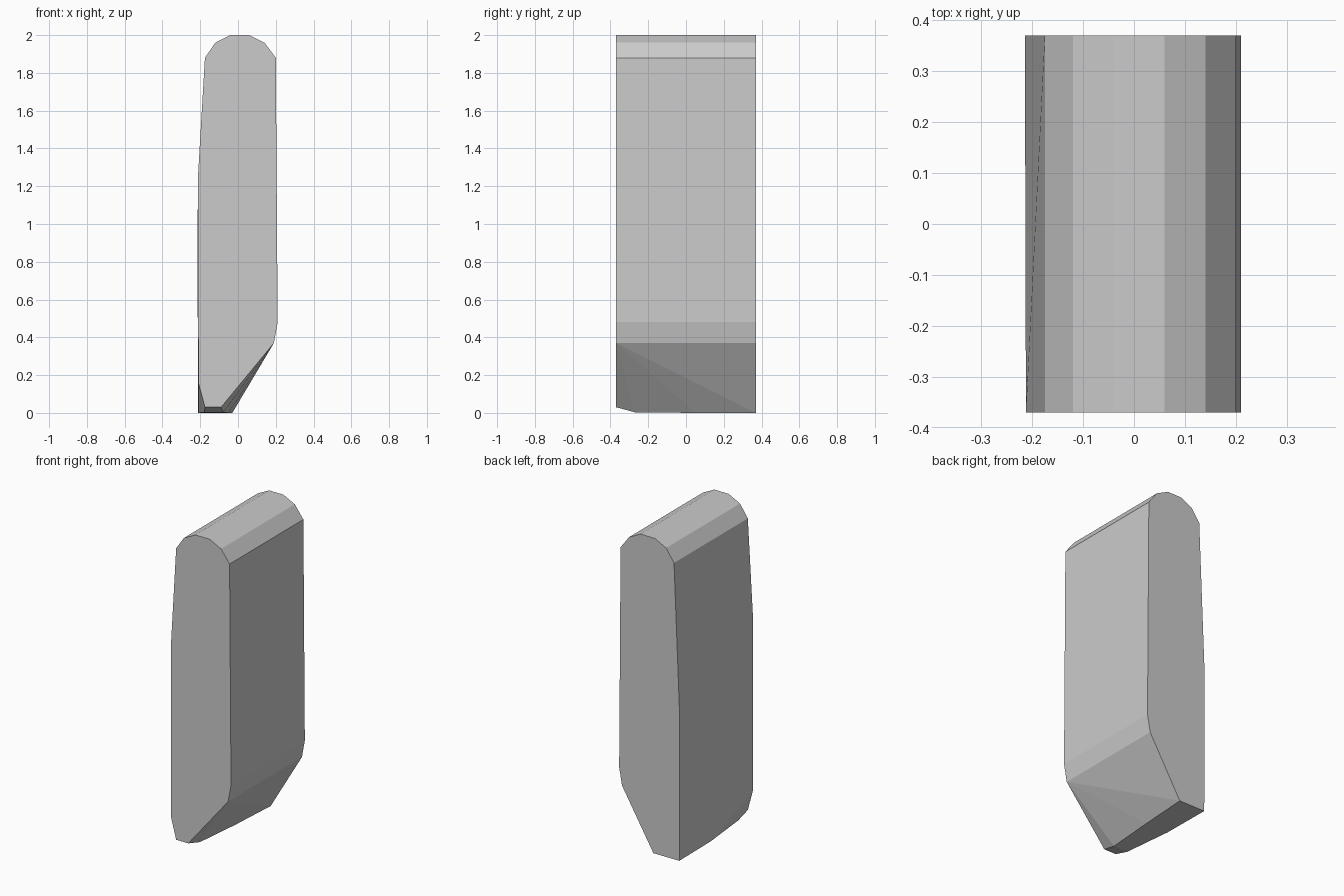
import bpy, bmesh

if "Cube" in bpy.data.objects:
    bpy.data.objects.remove(bpy.data.objects["Cube"])

Y = 0.37  # half depth

# Upper outline shared by both ends (x, z): rounded crown and right flank
crown = [(-0.175, 1.88), (-0.12, 1.96), (-0.04, 2.0), (0.06, 2.0),
         (0.14, 1.96), (0.20, 1.88), (0.21, 0.48), (0.19, 0.37)]

# Each end closes with its own base and left flank
front = crown + [(-0.09, 0.03), (-0.175, 0.03), (-0.21, 0.16), (-0.212, 1.25)]
back = crown + [(-0.03, 0.0), (-0.212, 0.0), (-0.214, 0.93)]

# Base rim between the ends (x, y, z)
rim = [(-0.078, -0.27, 0.003), (-0.178, -0.27, 0.003),
       (-0.05, 0.05, 0.0), (-0.208, 0.05, 0.0)]

points = [(x, -Y, z) for x, z in front] + [(x, Y, z) for x, z in back] + rim

# Faceted stone as the hull of both outlines and the rim
bm = bmesh.new()
for p in points:
    bm.verts.new(p)
hull = bmesh.ops.convex_hull(bm, input=bm.verts[:])
loose = [v for v in bm.verts if not v.link_faces]
bmesh.ops.delete(bm, geom=loose, context='VERTS')
bmesh.ops.dissolve_limit(bm, angle_limit=0.01, verts=bm.verts[:], edges=bm.edges[:])
bmesh.ops.recalc_face_normals(bm, faces=bm.faces[:])

mesh = bpy.data.meshes.new("standing_stone")
bm.to_mesh(mesh)
bm.free()
stone = bpy.data.objects.new("standing_stone", mesh)
bpy.context.collection.objects.link(stone)
